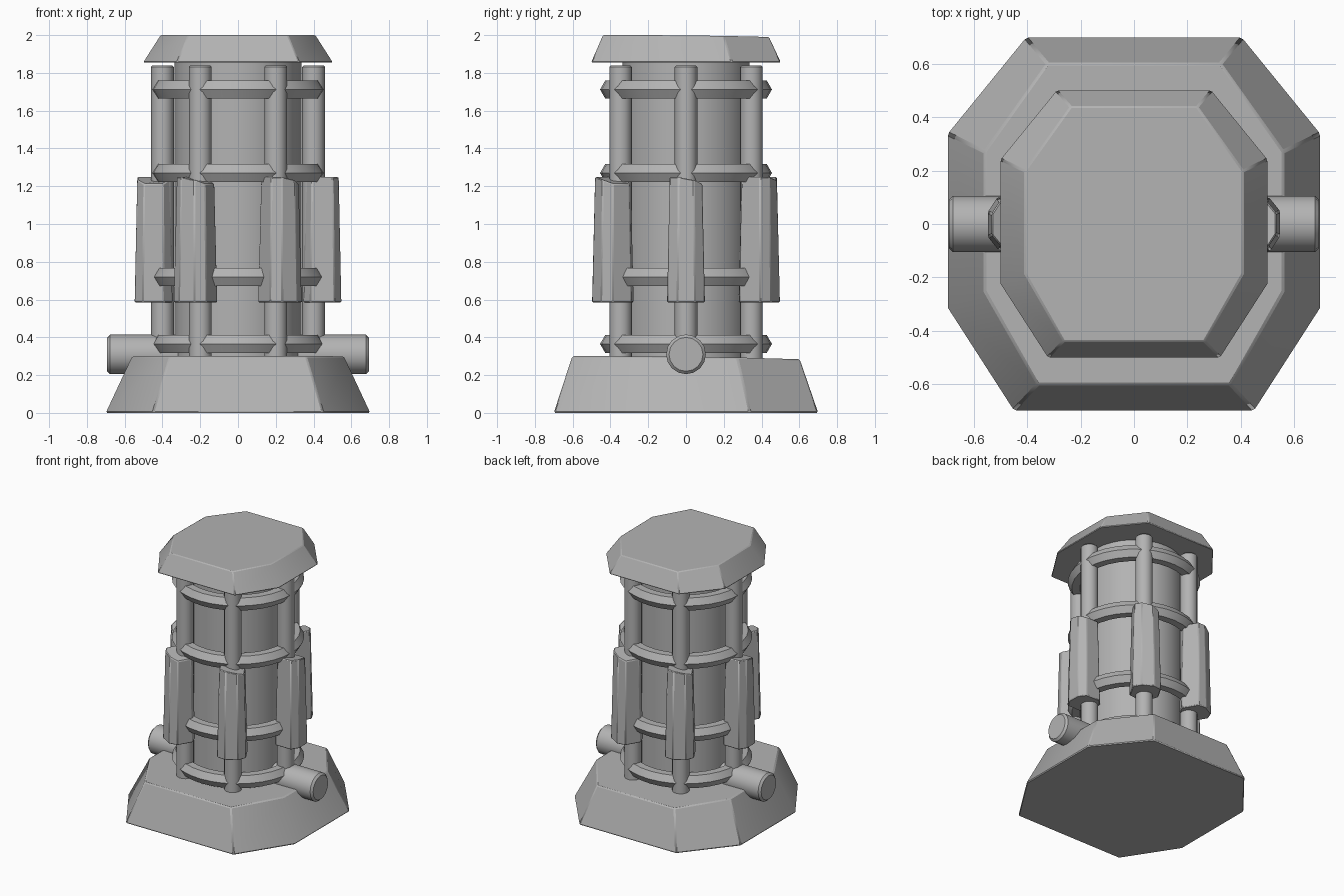
import bpy, bmesh, math
from mathutils import Matrix

if "Cube" in bpy.data.objects:
    bpy.data.objects.remove(bpy.data.objects["Cube"])

grey = bpy.data.materials.new("stone grey")
grey.diffuse_color = (0.45, 0.45, 0.45, 1)
grey.use_nodes = True
grey.node_tree.nodes["Principled BSDF"].inputs["Base Color"].default_value = grey.diffuse_color


def finish(name, bm, bevel=0.0, matrix=Matrix()):
    bmesh.ops.recalc_face_normals(bm, faces=bm.faces)
    me = bpy.data.meshes.new(name)
    bm.to_mesh(me)
    bm.free()
    me.materials.append(grey)
    ob = bpy.data.objects.new(name, me)
    bpy.context.collection.objects.link(ob)
    ob.matrix_world = matrix
    if bevel:
        m = ob.modifiers.new("soft edges", 'BEVEL')
        m.width, m.segments, m.limit_method = bevel, 1, 'ANGLE'
        m.angle_limit = math.radians(30)
    bpy.ops.object.select_all(action='DESELECT')
    ob.select_set(True)
    bpy.context.view_layer.objects.active = ob
    bpy.ops.object.shade_smooth_by_angle(angle=math.radians(30))
    return ob


# Uneven hewn octagon (half width 1), mirrored in x; last value is the top drop
HALF = [(0.645, -1, 0), (1, -0.45, 0), (1, 0.485, 0.4), (0.58, 1, 1)]
OUTLINE = HALF + [(-x, y, d) for x, y, d in reversed(HALF)]


def block(name, half, z0, z1, taper, drop, bevel, matrix=Matrix()):
    bm = bmesh.new()
    low = [bm.verts.new((x * half, y * half, z0)) for x, y, d in OUTLINE]
    top = [bm.verts.new((x * half * taper, y * half * (taper + 0.06 * (taper < 0.85) * (abs(y) == 1)),
                         z1 - d * drop)) for x, y, d in OUTLINE]
    bm.faces.new(low)
    bm.faces.new(top)
    for i in range(8):
        j = (i + 1) % 8
        bm.faces.new((low[i], low[j], top[j], top[i]))
    return finish(name, bm, bevel, matrix)


def cylinder(name, radius, length, sides, bevel, matrix):
    bm = bmesh.new()
    bmesh.ops.create_cone(bm, cap_ends=True, segments=sides, radius1=radius,
                          radius2=radius, depth=length)
    return finish(name, bm, bevel, matrix)


def ring(name, z, major=0.4, minor=0.055, sides=32, cuts=6):
    bm = bmesh.new()
    loops = []
    for i in range(sides):
        a = math.tau * i / sides
        loop = []
        for k in range(cuts):
            b = math.tau * k / cuts
            r = major + minor * math.cos(b)
            loop.append(bm.verts.new((r * math.cos(a), r * math.sin(a), z + minor * math.sin(b))))
        loops.append(loop)
    for i in range(sides):
        p, q = loops[i], loops[(i + 1) % sides]
        for k in range(cuts):
            n = (k + 1) % cuts
            bm.faces.new((p[k], q[k], q[n], p[n]))
    return finish(name, bm)


# Base and cap
block("base", 0.7, 0, 0.30, 0.8, 0.016, 0.008)
block("cap", 0.502, 1.855, 2.0, 0.815, 0.01, 0.006)

# Central column and the pipe crossing its foot
cylinder("column", 0.335, 1.67, 32, 0, Matrix.Translation((0, 0, 1.035)))
cylinder("cross_pipe", 0.105, 1.385, 16, 0.015,
         Matrix.Translation((0, 0, 0.31)) @ Matrix.Rotation(math.pi / 2, 4, 'Y'))

# Bands round the column
for n, z in enumerate((0.365, 0.72, 1.27, 1.712)):
    ring(f"band_{n + 1}", z)

# Six rods, each carrying a tapered buttress
for n in range(6):
    turn = Matrix.Rotation(n * math.pi / 3, 4, 'Z')
    cylinder(f"rod_{n + 1}", 0.06, 1.64, 16, 0.008, turn @ Matrix.Translation((0.4, 0, 1.02)))
    block(f"buttress_{n + 1}", 0.1, 0.585, 1.25, 0.86, 0.038, 0.006,
          turn @ Matrix.Translation((0.447, 0, 0)))
